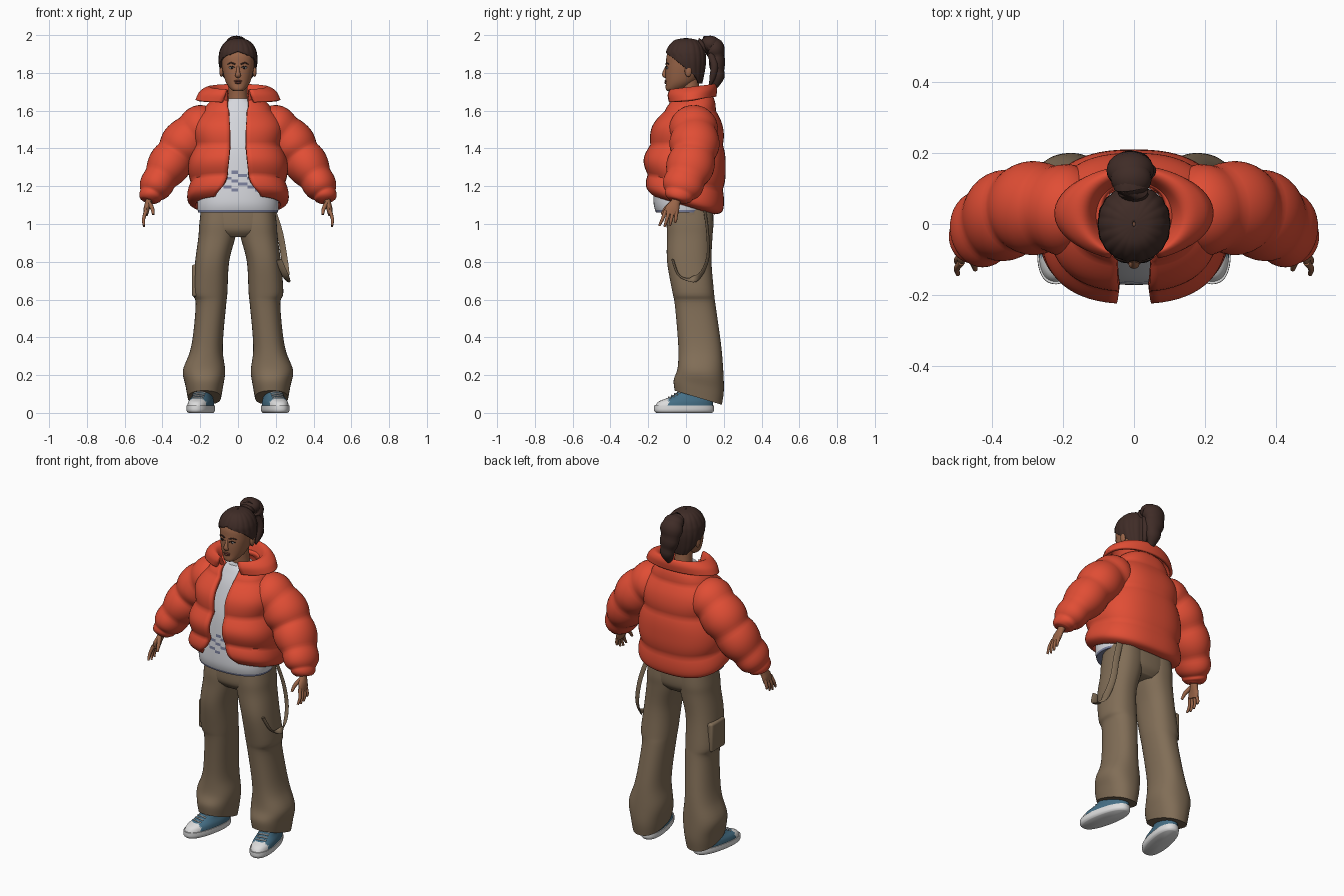
import bpy, bmesh
from math import sin, cos, pi, radians, copysign
from mathutils import Vector, Matrix

if "Cube" in bpy.data.objects:
    bpy.data.objects.remove(bpy.data.objects["Cube"], do_unlink=True)


def material(name, r, g, b):
    m = bpy.data.materials.new(name)
    m.use_nodes = True
    m.diffuse_color = (r, g, b, 1)
    bsdf = m.node_tree.nodes["Principled BSDF"]
    bsdf.inputs["Base Color"].default_value = (r, g, b, 1)
    bsdf.inputs["Roughness"].default_value = 0.8
    return m


RED = material("jacket red", .75, .075, .035)
BROWN = material("trouser brown", .22, .155, .095)
HAIR = material("hair brown", .05, .025, .02)
SKIN = material("skin", .32, .13, .065)
SHIRT = material("shirt grey", .67, .68, .72)
PRINT = material("print blue grey", .2, .22, .34)
BLUE = material("shoe blue", .06, .16, .24)
WHITE = material("rubber white", .72, .72, .72)
LIPS = material("lips", .17, .05, .035)
DARK = material("eye dark", .015, .012, .012)


def spline(rows, k):
    """Smooth interpolation through rows of numbers."""
    out = []
    for i in range(len(rows) - 1):
        quad = [rows[max(0, min(len(rows) - 1, i + d))] for d in (-1, 0, 1, 2)]
        for s in range(k):
            t = s / k
            out.append([b + t * (c - a) / 2 + t * t * (a - 2.5 * b + 2 * c - d / 2)
                        + t ** 3 * (1.5 * (b - c) + (d - a) / 2)
                        for a, b, c, d in zip(*quad)])
    return out + [list(rows[-1])]


def finish(name, bm, mats, mirror=False, thick=0, rule=None, xf=None):
    bmesh.ops.remove_doubles(bm, verts=bm.verts, dist=.0002)
    if rule:
        for f in bm.faces:
            f.material_index = rule(f.calc_center_median())
    if xf:
        bm.transform(xf)
    me = bpy.data.meshes.new(name)
    bm.to_mesh(me)
    bm.free()
    ob = bpy.data.objects.new(name, me)
    bpy.context.collection.objects.link(ob)
    for m in mats:
        me.materials.append(m)
    bpy.ops.object.select_all(action='DESELECT')
    ob.select_set(True)
    bpy.context.view_layer.objects.active = ob
    bpy.ops.object.shade_smooth_by_angle(angle=radians(50))
    if thick:
        mod = ob.modifiers.new("thickness", 'SOLIDIFY')
        mod.thickness = thick
    if mirror:
        ob.modifiers.new("mirror", 'MIRROR').use_mirror_merge = False
    return ob


def skin_rings(name, rings, mats, caps=True, **kw):
    """Join rings of points into a surface, closing the ends to a point."""
    if caps:
        ends = [sum(r, Vector()) / len(r) for r in (rings[0], rings[-1])]
        rings = [[ends[0]] * len(rings[0])] + rings + [[ends[1]] * len(rings[0])]
    bm = bmesh.new()
    grid = [[bm.verts.new(p) for p in r] for r in rings]
    for lo, hi in zip(grid, grid[1:]):
        for j in range(len(lo) - 1):
            bm.faces.new((lo[j], lo[j + 1], hi[j + 1], hi[j]))
    return finish(name, bm, mats, **kw)


def loft(name, rows, mats, k=5, n=48, power=2.3, bands=0, puff=0, ripple=0, **kw):
    """Rows, low to high: z, half width, front y, back y, centre x, front gap, tilt."""
    rows = spline([list(r) + [0] * (7 - len(r)) for r in rows], k)
    rings = []
    for i, (z, w, yf, yb, cx, gap, tilt) in enumerate(rows):
        f = 1 + puff * (abs(sin(pi * bands * i / (len(rows) - 1))) - .5)
        gap, ring = radians(max(0, gap)), []
        for j in range(n + 1):
            a = gap + (2 * pi - 2 * gap) * j / n
            s, c = (copysign(abs(v) ** (2 / power), v) for v in (sin(a), cos(a)))
            g = f * (1 + ripple * abs(sin(9 * a)))
            y = (yf + yb) / 2 - (yb - yf) / 2 * c * g
            ring.append(Vector((cx + w * s * g, y, z - tilt * y)))
        rings.append(ring)
    return skin_rings(name, rings, mats, **kw)


def tube(name, rows, mats, ref=(0, 1, 0), k=4, n=16, bands=0, puff=0, **kw):
    """Rows along a path: x, y, z, radius towards ref, radius across."""
    rows = spline(rows, k)
    pts = [Vector(r[:3]) for r in rows]
    rings = []
    for i, r in enumerate(rows):
        t = (pts[min(i + 1, len(pts) - 1)] - pts[max(i - 1, 0)]).normalized()
        a = Vector(ref)
        a = (a - t * a.dot(t)).normalized()
        b = t.cross(a)
        f = 1 + puff * (abs(sin(pi * bands * i / (len(rows) - 1))) - .5)
        rings.append([pts[i] + (a * r[3] * cos(2 * pi * j / n)
                                + b * r[4] * sin(2 * pi * j / n)) * f
                      for j in range(n + 1)])
    return skin_rings(name, rings, mats, **kw)


def ball(name, loc, size, mat, mirror=False):
    bm = bmesh.new()
    bmesh.ops.create_uvsphere(bm, u_segments=20, v_segments=12, radius=1,
                              matrix=Matrix.LocRotScale(Vector(loc), None, Vector(size)))
    return finish(name, bm, [mat], mirror=mirror)


# Puffer jacket: open body, folded collar, banded sleeves
loft("jacket_body", [
    (1.095, .235, -.19, .155, 0, 27, .3), (1.13, .255, -.205, .185, 0, 14, .3),
    (1.22, .262, -.215, .205, 0, 9, .2), (1.32, .25, -.215, .2, 0, 7, .1),
    (1.42, .238, -.2, .205, 0, 7, 0), (1.52, .225, -.17, .185, 0, 7, 0),
    (1.6, .19, -.12, .165, 0, 11, 0), (1.655, .13, -.08, .14, 0, 20, -.1),
    (1.68, .1, -.06, .12, 0, 28, -.1)], [RED],
    k=6, n=64, power=2.5, bands=4, puff=.1, caps=False, thick=.025)
loft("jacket_collar", [
    (1.655, .225, -.1, .16, 0, 22, -.12), (1.695, .205, -.105, .165, 0, 20, -.12),
    (1.722, .165, -.095, .155, 0, 22, -.12), (1.712, .13, -.085, .135, 0, 24, -.12),
    (1.65, .095, -.065, .11, 0, 32, -.12)], [RED], power=2, caps=False, thick=.018)
tube("jacket_sleeves", [
    (.13, .03, 1.52, .1, .1), (.2, .04, 1.5, .125, .122), (.28, .045, 1.43, .125, .118),
    (.34, .035, 1.35, .122, .112), (.4, .005, 1.26, .115, .098),
    (.445, -.025, 1.185, .097, .078), (.465, -.04, 1.145, .072, .058),
    (.472, -.047, 1.122, .05, .045)], [RED],
    k=7, n=36, bands=5, puff=.13, mirror=True)


# Shirt with streaked print and shaded hem
def shirt_colour(c):
    streak = 1.17 < c.z < 1.29 and abs(c.x) < .1 and sin(50 * c.x + 130 * c.z) > .55
    return int(c.z < 1.072 or (c.y < 0 and streak))


loft("shirt", [
    (1.062, .212, -.16, .12), (1.12, .215, -.172, .135), (1.25, .2, -.165, .14),
    (1.4, .18, -.15, .14), (1.55, .155, -.11, .12), (1.63, .11, -.075, .1),
    (1.665, .06, -.055, .08)], [SHIRT, PRINT], k=9, n=96, rule=shirt_colour)

# Trousers: hips, flared legs, side pocket, hanging strap
loft("trouser_hips", [
    (.93, .13, -.07, .11), (.97, .195, -.1, .14), (1.04, .2, -.1, .145),
    (1.1, .195, -.09, .135)], [BROWN])
loft("trouser_legs", [
    (.1, .088, -.06, .19, .178, 0, .3), (.16, .1, -.065, .2, .178, 0, .22),
    (.23, .112, -.045, .198, .18, 0, .1), (.32, .088, -.04, .19, .168),
    (.42, .08, -.045, .178, .157), (.58, .081, -.06, .155, .143),
    (.64, .092, -.072, .148, .148), (.8, .09, -.1, .135, .137),
    (.93, .098, -.1, .14, .112), (1, .1, -.1, .145, .105),
    (1.08, .095, -.09, .14, .1)], [BROWN], mirror=True)
bm = bmesh.new()
bmesh.ops.create_cube(bm, size=1, matrix=Matrix.LocRotScale(
    Vector((-.226, .035, .7)), None, Vector((.036, .13, .17))))
pocket = finish("side_pocket", bm, [BROWN])
bevel = pocket.modifiers.new("bevel", 'BEVEL')
bevel.width, bevel.segments = .012, 3
tube("hanging_strap", [
    (.185, .1, 1.07, .005, .018), (.222, .115, .95, .005, .018),
    (.245, .115, .82, .005, .018), (.258, .075, .73, .005, .018),
    (.262, .02, .705, .005, .018), (.25, -.04, .73, .005, .018),
    (.215, -.07, .81, .005, .018)], [BROWN], ref=(.3, 1, .37), n=12)

# Shoes, toes turned outwards
turn = Matrix.Translation((.195, 0, 0)) @ Matrix.Rotation(radians(12), 4, 'Z')
loft("shoe_soles", [
    (0, .056, -.16, .14), (.012, .066, -.172, .15), (.038, .066, -.172, .15)],
    [WHITE], k=3, mirror=True, xf=turn)
loft("shoe_uppers", [
    (.035, .062, -.167, .145), (.06, .059, -.147, .145), (.085, .05, -.085, .14),
    (.11, .045, -.045, .138), (.14, .042, -.02, .13)], [BLUE, WHITE],
    mirror=True, xf=turn, rule=lambda c: int(c.y < -.105))
for i in range(4):
    y, z = -.094 + .017 * i, .083 + .0095 * i
    tube("shoe_lace", [(-.03, y + .008, z - .006, .004, .004), (0, y, z, .004, .004),
                       (.03, y + .008, z - .006, .004, .004)], [WHITE],
         n=8, mirror=True, xf=turn)

# Hands
tube("palms", [
    (.466, -.04, 1.16, .022, .02), (.474, -.055, 1.115, .025, .018),
    (.484, -.072, 1.08, .038, .016), (.489, -.08, 1.05, .036, .013)],
    [SKIN], mirror=True)
for i in range(4):
    base, tip = -.108 + .019 * i, -.142 + .028 * i
    low = .985 + .006 * (i - 1) ** 2
    tube("finger", [
        (.487, base, 1.07, .01, .01), (.5, (base + tip) / 2, 1.025, .009, .009),
        (.497, tip, low, .006, .006)], [SKIN], n=10, mirror=True)
tube("thumb", [
    (.474, -.07, 1.115, .013, .013), (.455, -.105, 1.085, .011, .011),
    (.448, -.128, 1.05, .007, .007)], [SKIN], n=10, mirror=True)

# Neck, head and face
tube("neck", [(0, .035, 1.6, .055, .062), (0, .025, 1.68, .048, .05),
              (0, .015, 1.79, .05, .05)], [SKIN], n=24)
loft("head", [
    (1.703, .02, -.098, -.05), (1.715, .04, -.107, -.01), (1.75, .064, -.107, .045),
    (1.8, .079, -.109, .08), (1.85, .087, -.106, .09), (1.9, .088, -.1, .09),
    (1.95, .065, -.07, .07)], [SKIN], power=2.2)
tube("nose", [(0, -.1, 1.838, .006, .007), (0, -.112, 1.81, .009, .009),
              (0, -.115, 1.788, .011, .015), (0, -.103, 1.778, .006, .012)], [SKIN])
ball("upper_lip", (0, -.107, 1.757), (.022, .008, .005), LIPS)
ball("lower_lip", (0, -.107, 1.748), (.019, .008, .006), LIPS)
ball("eyes", (.033, -.099, 1.827), (.014, .007, .006), WHITE, True)
ball("irises", (.033, -.104, 1.827), (.006, .0035, .006), DARK, True)
tube("upper_lids", [(.017, -.106, 1.828, .003, .002), (.033, -.106, 1.835, .003, .002),
                    (.05, -.097, 1.829, .003, .002)], [DARK], n=8, mirror=True)
tube("eyebrows", [(.014, -.107, 1.845, .003, .003), (.036, -.103, 1.853, .003, .004),
                  (.056, -.092, 1.846, .003, .002)], [HAIR], n=8, mirror=True)
ball("ears", (.088, .012, 1.81), (.011, .019, .031), SKIN, True)

# Hair: swept-back cap, gathered bun and falling tail
loft("hair_cap", [
    (1.745, .06, -.03, .085, 0, 128), (1.78, .082, -.06, .093, 0, 112),
    (1.82, .094, -.085, .1, 0, 88), (1.855, .1, -.1, .104, 0, 68),
    (1.885, .1, -.104, .104, 0, 45), (1.915, .095, -.103, .1, 0, 0),
    (1.95, .078, -.085, .085, 0, 0), (1.975, .048, -.055, .055, 0, 0),
    (1.984, .004, -.008, .008, 0, 0)], [HAIR],
    n=108, power=2.15, ripple=.03, caps=False, thick=.012)
tube("ponytail", [
    (0, .07, 1.92, .03, .035), (-.005, .105, 1.95, .042, .05),
    (-.01, .145, 1.935, .052, .062), (-.01, .162, 1.885, .044, .06),
    (0, .165, 1.83, .038, .05), (.005, .17, 1.78, .032, .04),
    (.005, .15, 1.715, .01, .014)], [HAIR], ref=(0, 1, .6), n=24, bands=4, puff=.14)
ball("bun", (-.008, .128, 1.953), (.058, .052, .044), HAIR)
tube("loose_lock", [(.03, .13, 1.9, .018, .018), (.045, .15, 1.84, .02, .018),
                    (.04, .14, 1.775, .016, .014), (.03, .125, 1.73, .004, .004)],
     [HAIR], n=12)
